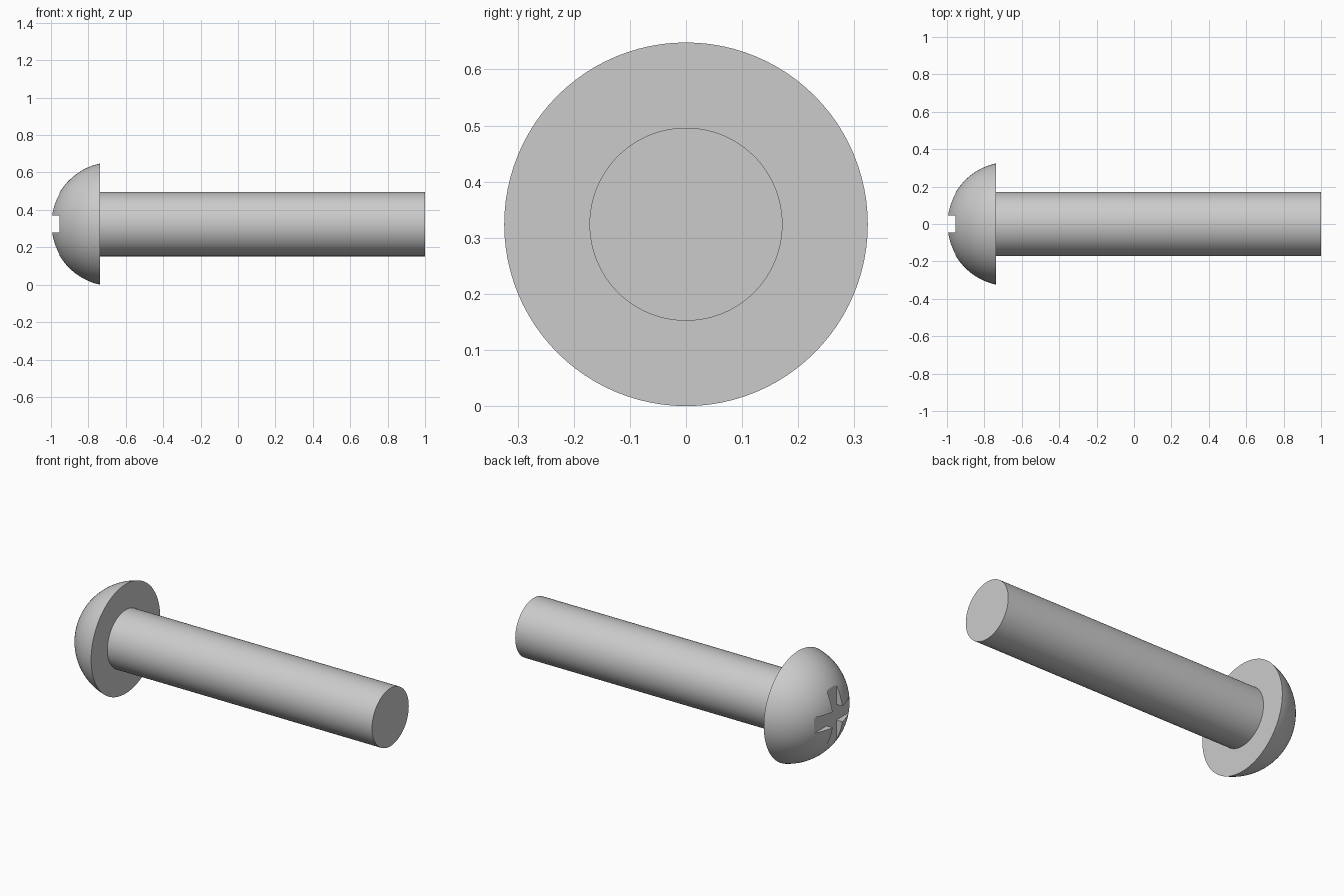
import bpy
from math import asin, cos, sin, pi, sqrt
from mathutils import Matrix, Vector
import bmesh

if "Cube" in bpy.data.objects:
    bpy.data.objects.remove(bpy.data.objects["Cube"])

AXIS_Z = 0.324
HEAD_R, SHANK_R = 0.324, 0.172
TIP_X, RIM_X, END_X = -1.0, -0.737, 1.0
SLOT_W, SLOT_DEPTH = 0.092, 0.045
SIDES = 96

steel = bpy.data.materials.new("grey steel")
steel.use_nodes = True
GREY = (0.6, 0.6, 0.6, 1)
steel.diffuse_color = GREY
steel.node_tree.nodes["Principled BSDF"].inputs["Base Color"].default_value = GREY


def lathe(name, profile):
    """Revolve (x, radius) points about the long axis into a closed solid."""
    bm = bmesh.new()
    verts = [bm.verts.new((x, 0, r)) for x, r in profile]
    edges = [bm.edges.new(pair) for pair in zip(verts, verts[1:])]
    bmesh.ops.spin(bm, geom=verts + edges, cent=(0, 0, 0), axis=(1, 0, 0),
                   angle=2 * pi, steps=SIDES)
    bmesh.ops.remove_doubles(bm, verts=bm.verts, dist=1e-5)
    bmesh.ops.recalc_face_normals(bm, faces=bm.faces)
    mesh = bpy.data.meshes.new(name)
    bm.to_mesh(mesh)
    bm.free()
    mesh.materials.append(steel)
    obj = bpy.data.objects.new(name, mesh)
    obj.location.z = AXIS_Z
    bpy.context.collection.objects.link(obj)
    return obj


def activate(obj):
    bpy.ops.object.select_all(action="DESELECT")
    obj.select_set(True)
    bpy.context.view_layer.objects.active = obj


# Domed head: a spherical cap closed by a flat underside
depth = RIM_X - TIP_X
ball_r = (HEAD_R ** 2 + depth ** 2) / (2 * depth)
sweep = asin(HEAD_R / ball_r)
STEPS = 24
dome = [(TIP_X + ball_r * (1 - cos(sweep * i / STEPS)), ball_r * sin(sweep * i / STEPS))
        for i in range(STEPS + 1)]
head = lathe("head", dome + [(RIM_X, 0)])

# Cross recess: two straight slots cut right across the dome
for name, size in (("slot_cutter_across", (2 * SLOT_DEPTH, 1, SLOT_W)),
                   ("slot_cutter_upright", (2 * SLOT_DEPTH, SLOT_W, 1))):
    bpy.ops.mesh.primitive_cube_add(size=1, location=(TIP_X, 0, AXIS_Z))
    cutter = bpy.context.object
    cutter.name = name
    cutter.scale = size
    cutter.hide_render = True
    bpy.context.view_layer.update()
    cut = head.modifiers.new("slot", "BOOLEAN")
    cut.operation = "DIFFERENCE"
    cut.solver = "EXACT"
    cut.object = cutter
    activate(head)
    bpy.ops.object.modifier_apply(modifier=cut.name)
    bpy.data.objects.remove(cutter)

# Plain round shank, seated slightly inside the head
seat_x = RIM_X - 0.02
shank = lathe("shank", [(seat_x, 0), (seat_x, SHANK_R), (END_X, SHANK_R), (END_X, 0)])

for part in (head, shank):
    activate(part)
    bpy.ops.object.shade_smooth_by_angle(angle=pi / 6)
